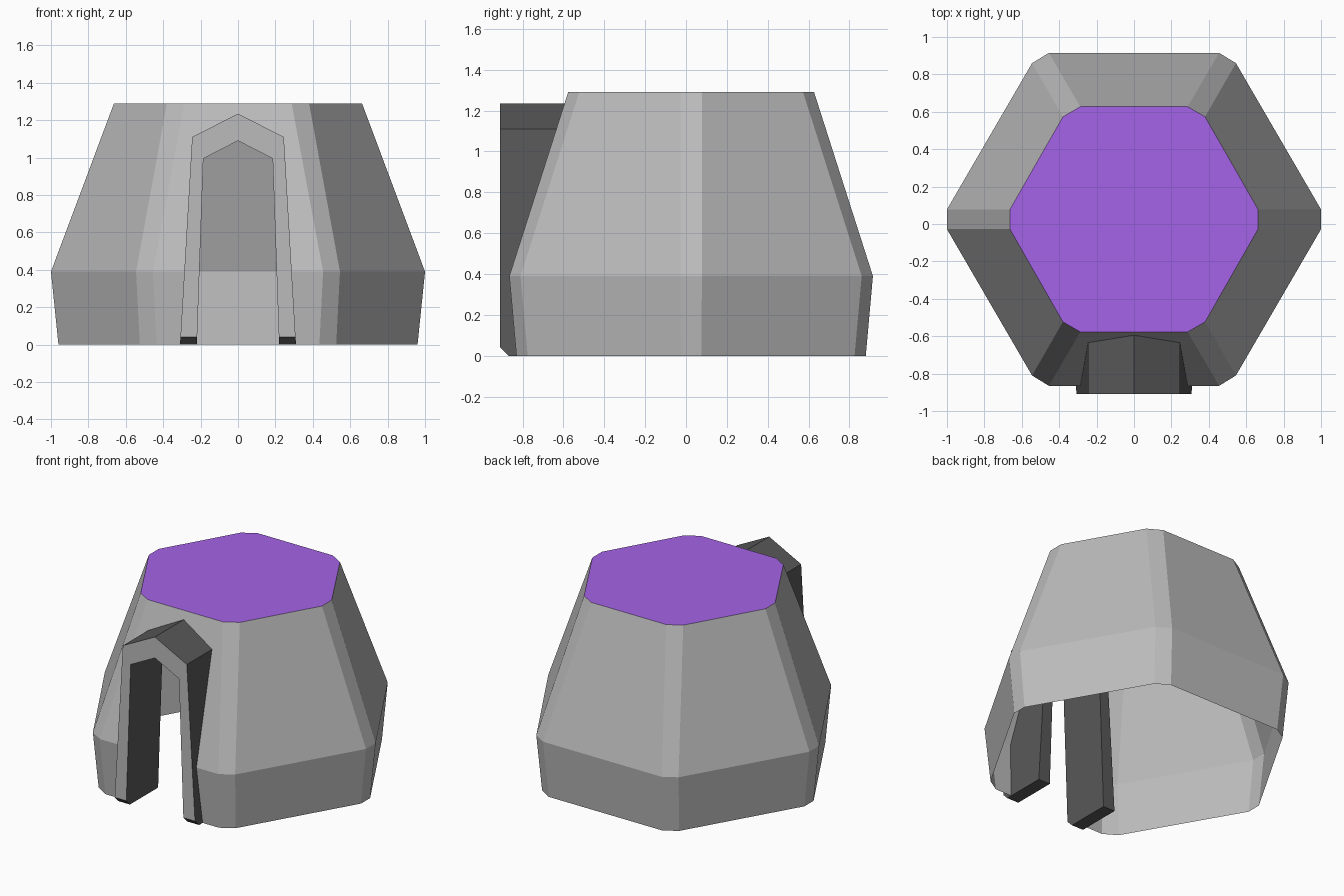
import bpy, bmesh
from mathutils import Vector

cube = bpy.data.objects.get("Cube")
if cube:
    bpy.data.objects.remove(cube, do_unlink=True)


def material(name, rgb):
    m = bpy.data.materials.new(name)
    m.use_nodes = True
    m.diffuse_color = (*rgb, 1)
    m.node_tree.nodes["Principled BSDF"].inputs["Base Color"].default_value = (*rgb, 1)
    return m


grey = material("wall grey", (0.50, 0.50, 0.50))
dark = material("dark grey", (0.098, 0.098, 0.098))
purple = material("roof purple", (0.376, 0.125, 0.80))


def make_object(name, bm, mats):
    mesh = bpy.data.meshes.new(name)
    bm.to_mesh(mesh)
    bm.free()
    for m in mats:
        mesh.materials.append(m)
    obj = bpy.data.objects.new(name, mesh)
    bpy.context.collection.objects.link(obj)
    return obj


def bridge(bm, a, b):
    n = len(a)
    return [bm.faces.new((a[i], a[(i + 1) % n], b[(i + 1) % n], b[i])) for i in range(n)]


# Hexagonal outline with clipped corners, mirrored from one quarter
CENTRE_Y = 0.025


def hex_ring(bm, z, quarter):
    back = quarter + [(-x, y) for x, y in reversed(quarter)]
    outline = back + [(-x, -y) for x, y in back]
    return [bm.verts.new((x, y + CENTRE_Y, z)) for x, y in outline]


LEVELS = [
    (0.0, [(0.96, 0.05), (0.525, 0.80), (0.435, 0.855)]),
    (0.39, [(1.0, 0.053), (0.545, 0.835), (0.455, 0.89)]),
    (1.29, [(0.663, 0.053), (0.38, 0.548), (0.287, 0.602)]),
]

# Doorway half outlines: foot, shoulder, peak
OUTER = [(0.31, 0.0), (0.245, 1.11), (0.0, 1.235)]
INNER = [(0.22, 0.0), (0.185, 0.995), (0.0, 1.09)]


def arch(half):
    return half + [(-x, z) for x, z in reversed(half[:-1])]


# Open-bottomed wall shell with a flat roof
bm = bmesh.new()
rings = [hex_ring(bm, z, q) for z, q in LEVELS]
for low, high in zip(rings, rings[1:]):
    bridge(bm, low, high)
roof = bm.faces.new(rings[-1])
roof.material_index = 1
bmesh.ops.recalc_face_normals(bm, faces=bm.faces[:])

# Cut the door hole out of the front faces, hidden within the frame thickness
hole = arch([(x + 0.03 * (x > 0), z + 0.03 * (z > 0)) for x, z in INNER])
planes = []
for (x0, z0), (x1, z1) in zip(hole, hole[1:]):
    planes.append((Vector((x0, 0, z0)), Vector((z1 - z0, 0, x0 - x1))))


def front_faces():
    bm.normal_update()
    return [f for f in bm.faces if f.normal.y < -0.9]


for co, no in planes:
    faces = front_faces()
    geom = faces + list({e for f in faces for e in f.edges}) + list({v for f in faces for v in f.verts})
    bmesh.ops.bisect_plane(bm, geom=geom, dist=1e-5, plane_co=co, plane_no=no)
inside = [f for f in front_faces()
          if all((f.calc_center_median() - co).dot(no) < 0 for co, no in planes)]
bmesh.ops.delete(bm, geom=inside, context='FACES')
make_object("wall_shell", bm, [grey, purple])

# Door frame: pointed arch with a chamfer under the front of its feet
FRONT, CHAMFER_END, BACK, FOOT = -0.91, -0.868, -0.56, 0.042


def lift_foot(half, height):
    (x0, z0), (x1, z1) = half[:2]
    t = height / z1
    return [(x0 + (x1 - x0) * t, height)] + half[1:]


bm = bmesh.new()
sections = []
for y, foot in ((FRONT, FOOT), (CHAMFER_END, 0.0), (BACK, 0.0)):
    outline = arch(lift_foot(OUTER, foot)) + arch(lift_foot(INNER, foot))[::-1]
    sections.append([bm.verts.new((x, y, z)) for x, z in outline])
for a, b in zip(sections, sections[1:]):
    bridge(bm, a, b)
for ring in (sections[0], sections[-1]):
    for i in range(4):
        bm.faces.new((ring[i], ring[i + 1], ring[8 - i], ring[9 - i]))
bmesh.ops.recalc_face_normals(bm, faces=bm.faces[:])
for f in bm.faces:
    f.material_index = 0 if f.normal.y < -0.95 else 1
make_object("door_frame", bm, [grey, dark])
